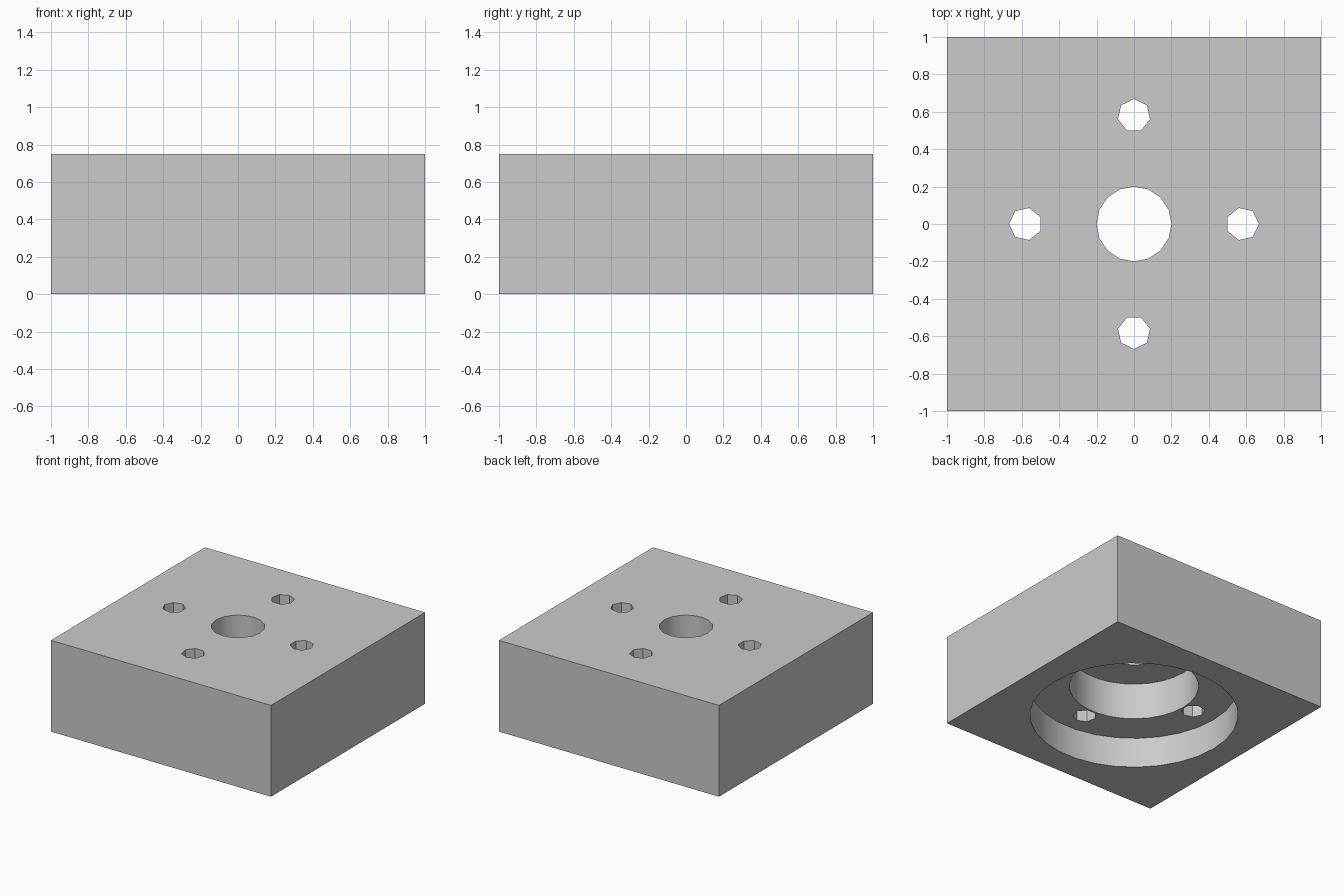
import bpy, bmesh
from math import cos, sin, pi, radians

if "Cube" in bpy.data.objects:
    bpy.data.objects.remove(bpy.data.objects["Cube"])

HEIGHT = 0.75

# Single grey material
grey = bpy.data.materials.new("light grey")
grey.diffuse_color = (0.6, 0.6, 0.6, 1)
grey.use_nodes = True
grey.node_tree.nodes["Principled BSDF"].inputs["Base Color"].default_value = grey.diffuse_color


def prism(name, points, z0, z1):
    """Extrude a closed outline from z0 to z1."""
    bm = bmesh.new()
    face = bm.faces.new([bm.verts.new((x, y, z0)) for x, y in points])
    ext = bmesh.ops.extrude_face_region(bm, geom=[face])
    top = [g for g in ext["geom"] if isinstance(g, bmesh.types.BMVert)]
    bmesh.ops.translate(bm, verts=top, vec=(0, 0, z1 - z0))
    bmesh.ops.recalc_face_normals(bm, faces=bm.faces)
    mesh = bpy.data.meshes.new(name)
    bm.to_mesh(mesh)
    bm.free()
    mesh.materials.append(grey)
    obj = bpy.data.objects.new(name, mesh)
    bpy.context.collection.objects.link(obj)
    return obj


def circle(radius, sides, cx=0, cy=0, start=0):
    return [(cx + radius * cos(start + 2 * pi * i / sides),
             cy + radius * sin(start + 2 * pi * i / sides)) for i in range(sides)]


# Square block
block = prism("mounting_block", [(-1, -1), (1, -1), (1, 1), (-1, 1)], 0, HEIGHT)

# Stepped bore from below: wide recess, inner recess, through hole
cutters = [
    prism("wide_recess_cutter", circle(0.784, 30), -0.1, 0.25),
    prism("inner_recess_cutter", circle(0.487, 30), -0.1, 0.55),
    prism("centre_hole_cutter", circle(0.2, 16), -0.1, HEIGHT + 0.1),
]

# Four seven-sided bolt holes, each with a corner pointing outwards
for i in range(4):
    a = i * pi / 2
    outline = circle(0.088, 7, 0.58 * cos(a), 0.58 * sin(a), a)
    cutters.append(prism("bolt_hole_cutter", outline, -0.1, HEIGHT + 0.1))

# Cut the holes, then discard the cutters
bpy.context.view_layer.objects.active = block
block.select_set(True)
for cutter in cutters:
    mod = block.modifiers.new("cut", "BOOLEAN")
    mod.operation = "DIFFERENCE"
    mod.solver = "EXACT"
    mod.object = cutter
    cutter.hide_render = True
    bpy.ops.object.modifier_apply(modifier=mod.name)
    bpy.data.objects.remove(cutter, do_unlink=True)

# Smooth the round bores, keep the block and bolt hole edges crisp
bpy.ops.object.shade_smooth_by_angle(angle=radians(30))
